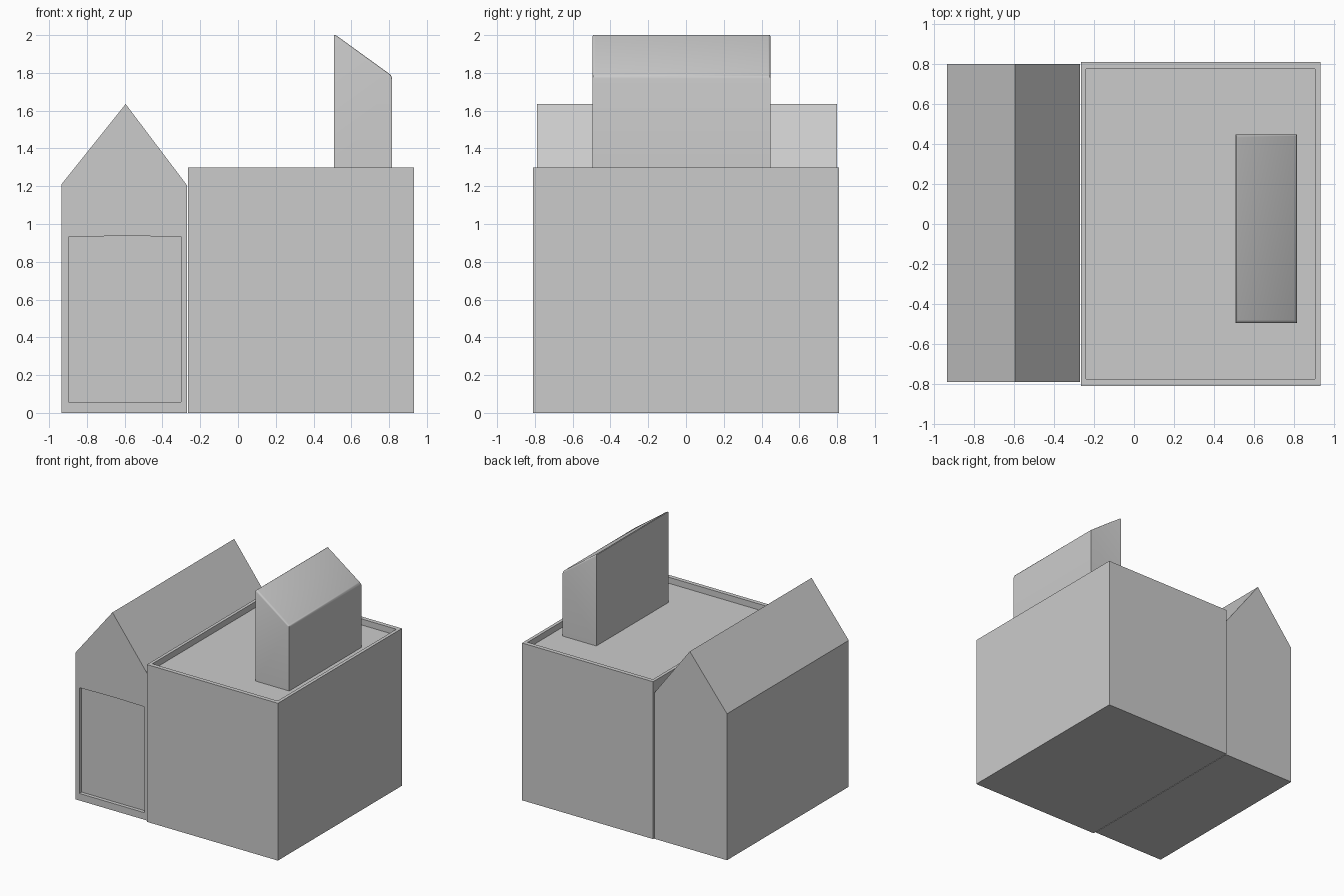
import bpy
import bmesh

if "Cube" in bpy.data.objects:
    bpy.data.objects.remove(bpy.data.objects["Cube"])


def prism(name, profile, y0, y1):
    """Extrude an XZ profile (counter-clockwise from the front) along y."""
    bm = bmesh.new()
    face = bm.faces.new([bm.verts.new((x, y0, z)) for x, z in profile])
    ext = bmesh.ops.extrude_face_region(bm, geom=[face], use_keep_orig=True)
    verts = [g for g in ext["geom"] if isinstance(g, bmesh.types.BMVert)]
    bmesh.ops.translate(bm, verts=verts, vec=(0, y1 - y0, 0))
    bmesh.ops.recalc_face_normals(bm, faces=bm.faces)
    mesh = bpy.data.meshes.new(name)
    bm.to_mesh(mesh)
    bm.free()
    obj = bpy.data.objects.new(name, mesh)
    bpy.context.collection.objects.link(obj)
    return obj


def rect(x0, x1, z0, z1):
    return [(x0, z0), (x1, z0), (x1, z1), (x0, z1)]


def carve(obj, cutter):
    mod = obj.modifiers.new("recess", 'BOOLEAN')
    mod.operation = 'DIFFERENCE'
    mod.solver = 'EXACT'
    mod.object = cutter
    cutter.hide_render = True
    cutter.hide_set(True)


# Gabled side wing with a shallow door recess
wing = prism("gabled_wing", [(-0.935, 0), (-0.27, 0), (-0.27, 1.205),
                             (-0.595, 1.635), (-0.935, 1.21)], -0.79, 0.80)
carve(wing, prism("door_cutter", [(-0.897, 0.058), (-0.303, 0.058), (-0.303, 0.933),
                                  (-0.6, 0.937), (-0.897, 0.932)], -0.9, -0.76))

# Main block with a parapet around the sunken flat roof
block = prism("main_block", rect(-0.266, 0.932, 0, 1.3), -0.81, 0.81)
carve(block, prism("roof_cutter", rect(-0.24, 0.905, 1.25, 1.5), -0.775, 0.775))

# Slanted rooftop structure with softened top edges
tower = prism("slanted_roof_tower", [(0.507, 1.245), (0.815, 1.245),
                                     (0.815, 1.785), (0.507, 2.008)], -0.495, 0.447)
bm = bmesh.new()
bm.from_mesh(tower.data)
top = [e for e in bm.edges if all(v.co.z > 1.5 for v in e.verts)]
bmesh.ops.bevel(bm, geom=top, offset=0.015, segments=3, profile=0.5, affect='EDGES')
bm.to_mesh(tower.data)
bm.free()
bpy.ops.object.select_all(action='DESELECT')
tower.select_set(True)
bpy.context.view_layer.objects.active = tower
bpy.ops.object.shade_smooth_by_angle(angle=0.78)
